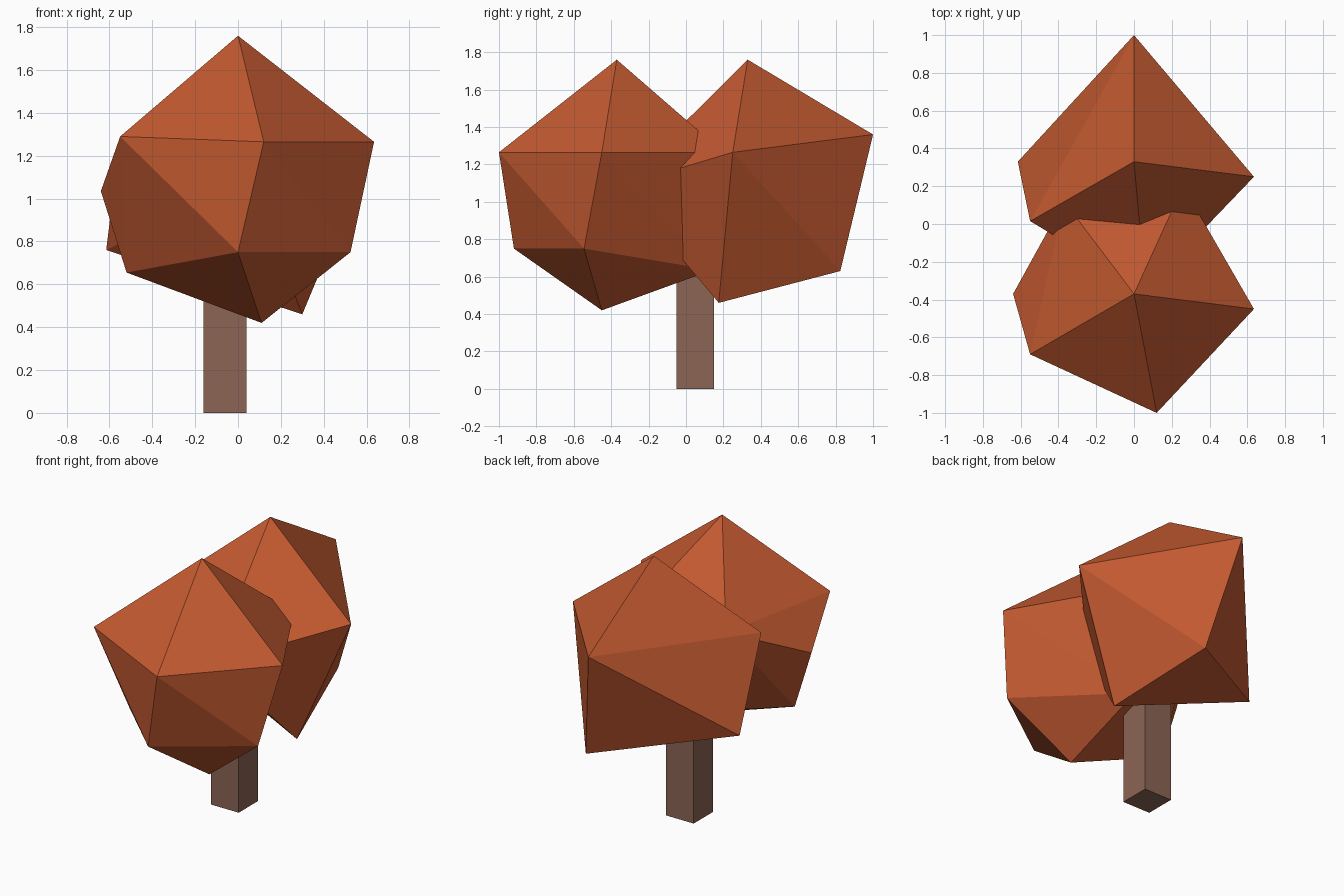
import bpy, bmesh

if "Cube" in bpy.data.objects:
    bpy.data.objects.remove(bpy.data.objects["Cube"])


def paint(name, rgb):
    mat = bpy.data.materials.new(name)
    mat.diffuse_color = (*rgb, 1)
    mat.use_nodes = True
    mat.node_tree.nodes["Principled BSDF"].inputs["Base Color"].default_value = mat.diffuse_color
    return mat


def hull(name, points, mat):
    """Faceted convex solid around a few corner points."""
    bm = bmesh.new()
    for p in points:
        bm.verts.new(p)
    bmesh.ops.convex_hull(bm, input=bm.verts)
    bmesh.ops.recalc_face_normals(bm, faces=bm.faces)
    mesh = bpy.data.meshes.new(name)
    bm.to_mesh(mesh)
    bm.free()
    mesh.materials.append(mat)
    obj = bpy.data.objects.new(name, mesh)
    bpy.context.collection.objects.link(obj)
    return obj


leaf = paint("autumn_leaf", (0.54, 0.10, 0.03))
bark = paint("bark", (0.26, 0.13, 0.09))

# Front foliage clump: tip, upper ring, lower ring, bottom
hull("front_foliage", [
    (0, -0.37, 1.76),
    (-0.55, -0.69, 1.29), (0.12, -1.0, 1.265), (0.635, -0.45, 1.265),
    (0.26, 0.20, 1.265), (-0.37, 0.12, 1.28), (-0.64, -0.37, 1.035),
    (0, -0.92, 0.75), (0.525, -0.545, 0.75), (0.11, 0.14, 0.635),
    (-0.52, -0.37, 0.655),
    (0.11, -0.45, 0.42),
], leaf)

# Back foliage clump: tip, upper ring, lower corners
hull("back_foliage", [
    (0, 0.33, 1.76),
    (-0.55, 0.015, 1.29), (0.06, -0.35, 1.085), (0.635, 0.25, 1.265),
    (0, 1.0, 1.36),
    (-0.615, 0.33, 0.76), (0.14, 0.825, 0.63), (0.30, 0.175, 0.46),
], leaf)

# Square trunk running up into the foliage
bpy.ops.mesh.primitive_cube_add(size=1, location=(-0.06, 0.05, 0.43))
trunk = bpy.context.object
trunk.name = "trunk"
trunk.scale = (0.2, 0.2, 0.86)
trunk.data.materials.append(bark)
